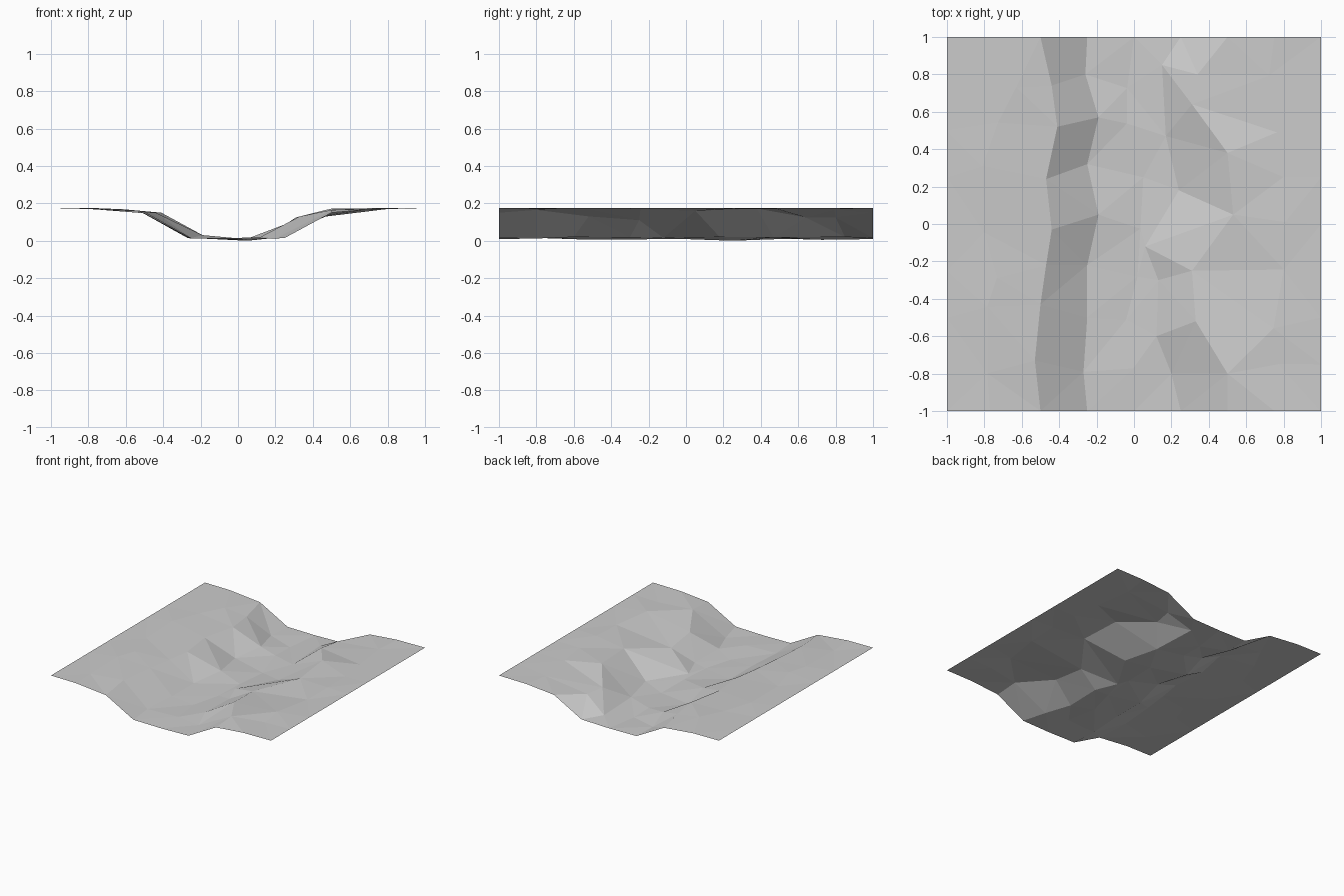
import bpy
import bmesh
import random

cube = bpy.data.objects.get("Cube")
if cube:
    bpy.data.objects.remove(cube, do_unlink=True)

rng = random.Random(4)
ROWS = 9


def jittered(x, z, dz):
    """A column of loosely spaced ground points, straight at both tile ends."""
    points = []
    for i in range(ROWS):
        y = -1 + 0.25 * i
        inner = 0 < i < ROWS - 1
        j = 0.07 if inner else 0
        points.append((x + rng.uniform(-j, j), y + rng.uniform(-j, j),
                       z + (rng.uniform(-dz, dz) if inner else 0)))
    return points


def border(x):
    """Flat outer edge of the tile."""
    return [(x, -1 + 0.25 * i, 0.175) for i in range(ROWS)]


# Crests and feet of the two banks, from front to back
left_crest = [(-.5, -1, .147), (-.53, -.73, .16), (-.5, -.43, .155),
              (-.47, -.22, .15), (-.44, -.03, .15), (-.47, .24, .155),
              (-.41, .52, .15), (-.44, .74, .145), (-.5, 1, .147)]
left_foot = [(-.25, -1, .012), (-.27, -.79, .015), (-.25, -.5, .015),
             (-.25, -.22, .015), (-.19, .05, .03), (-.25, .32, .015),
             (-.19, .57, .03), (-.26, .8, .015), (-.25, 1, .012)]
right_foot = [(.25, -1, .015), (.2, -.8, .012), (.12, -.6, .02),
              (.13, -.3, .018), (.06, -.12, .015), (.24, .18, .02),
              (.17, .47, .018), (.15, .85, .02), (.25, 1, .015)]
right_crest = [(.5, -1, .15), (.5, -.8, .165), (.33, -.52, .13),
               (.31, -.25, .11), (.53, .05, .16), (.5, .38, .172),
               (.31, .64, .125), (.34, .8, .125), (.5, 1, .15)]

# Plateau, with one shoulder pulled toward the left bank
left_plateau = jittered(-.77, .173, .004)
left_plateau[7] = (-.63, .73, .17)
right_plateau = jittered(.75, .172, .005)
bed = jittered(0, .009, .006)
bed[5] = (.05, .25, 0)

columns = [border(-1), left_plateau, left_crest, left_foot, bed,
           right_foot, right_crest, right_plateau, border(1)]

# Join neighbouring columns with flat triangles
bm = bmesh.new()
grid = [[bm.verts.new(p) for p in column] for column in columns]
for left, right in zip(grid, grid[1:]):
    for i in range(ROWS - 1):
        a, b, c, d = left[i], right[i], right[i + 1], left[i + 1]
        if (a.co - c.co).length < (b.co - d.co).length:
            triangles = ((a, b, c), (a, c, d))
        else:
            triangles = ((a, b, d), (b, c, d))
        for triangle in triangles:
            bm.faces.new(triangle)

mesh = bpy.data.meshes.new("riverbed_terrain")
bm.to_mesh(mesh)
bm.free()

# Plain stone colour
stone = bpy.data.materials.new("light_grey")
stone.use_nodes = True
colour = (.6, .6, .6, 1)
stone.diffuse_color = colour
stone.node_tree.nodes["Principled BSDF"].inputs["Base Color"].default_value = colour
mesh.materials.append(stone)

terrain = bpy.data.objects.new("riverbed_terrain", mesh)
bpy.context.scene.collection.objects.link(terrain)
